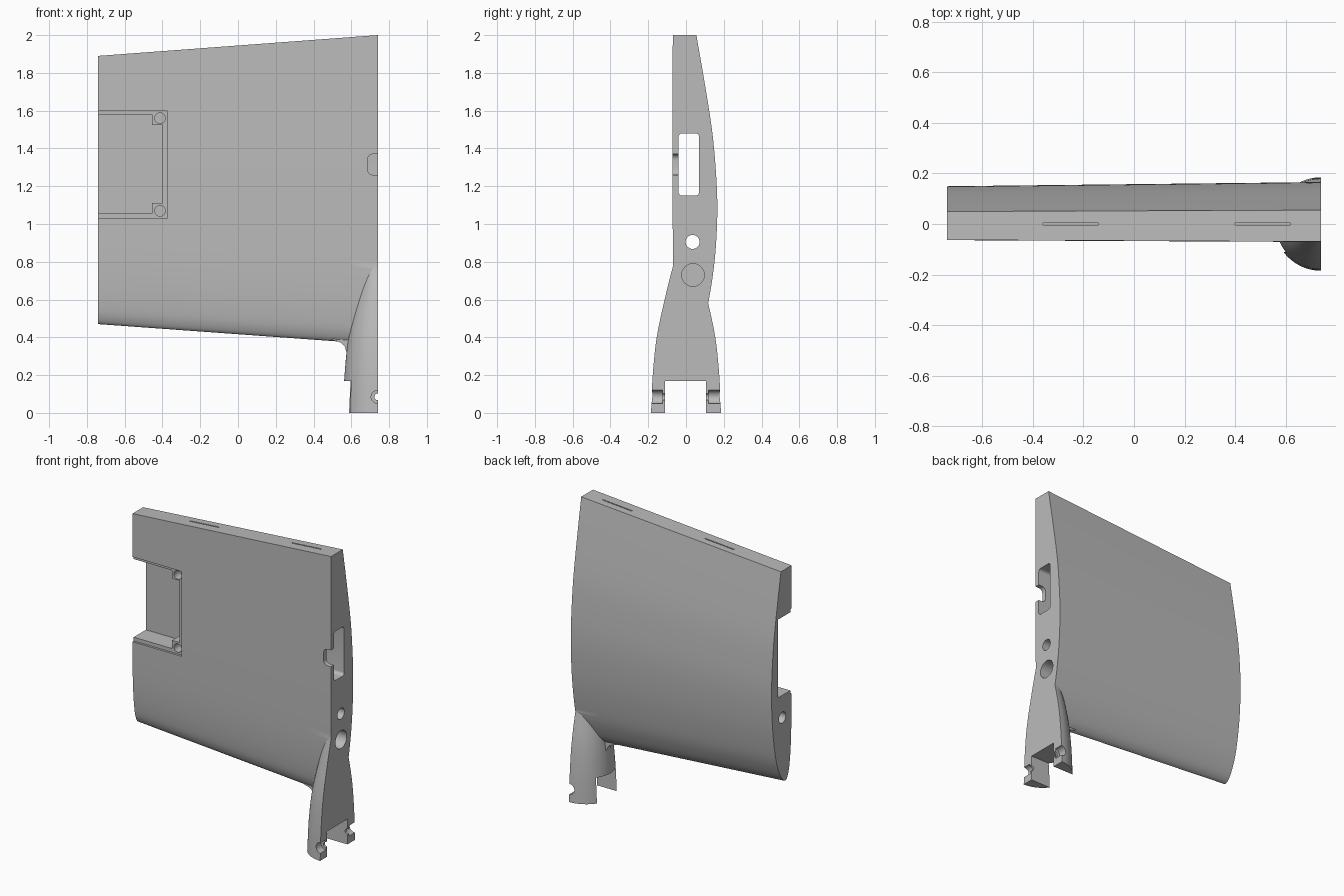
import bpy, bmesh, math
from mathutils import Vector

if "Cube" in bpy.data.objects:
    bpy.data.objects.remove(bpy.data.objects["Cube"])

grey = bpy.data.materials.new("plain_grey")
grey.use_nodes = True
GREY = (0.5, 0.5, 0.5, 1)
grey.diffuse_color = GREY
grey.node_tree.nodes["Principled BSDF"].inputs["Base Color"].default_value = GREY

ROOT, TIP = 0.74, -0.74


def loft(name, rings):
    """Closed solid skinned over a list of equal-length rings."""
    bm = bmesh.new()
    rows = [[bm.verts.new(p) for p in ring] for ring in rings]
    n = len(rows[0])
    for a, b in zip(rows, rows[1:]):
        for i in range(n):
            j = (i + 1) % n
            bm.faces.new((a[i], a[j], b[j], b[i]))
    bm.faces.new(rows[0])
    bm.faces.new(rows[-1])
    bmesh.ops.recalc_face_normals(bm, faces=bm.faces)
    mesh = bpy.data.meshes.new(name)
    bm.to_mesh(mesh)
    bm.free()
    mesh.materials.append(grey)
    ob = bpy.data.objects.new(name, mesh)
    bpy.context.collection.objects.link(ob)
    return ob


def prism(name, points, axis, lo, hi):
    """Flat outline pushed along x, y or z."""
    k = "xyz".index(axis)
    return loft(name, [[Vector((*p[:k], d, *p[k:])) for p in points] for d in (lo, hi)])


def circle(u, v, r, n=40):
    return [(u + r * math.cos(2 * math.pi * i / n), v + r * math.sin(2 * math.pi * i / n))
            for i in range(n)]


def rect(u0, u1, v0, v1, r=0.0):
    if not r:
        return [(u0, v0), (u1, v0), (u1, v1), (u0, v1)]
    pts = []
    corners = [(u1 - r, v1 - r), (u0 + r, v1 - r), (u0 + r, v0 + r), (u1 - r, v0 + r)]
    for q, (cu, cv) in enumerate(corners):
        for s in range(7):
            a = math.pi / 2 * (q + s / 6)
            pts.append((cu + r * math.cos(a), cv + r * math.sin(a)))
    return pts


def spline(pts, steps=6):
    """Smooth open curve through the points."""
    p = [Vector(q) for q in pts]
    p = [p[0] * 2 - p[1]] + p + [p[-1] * 2 - p[-2]]
    out = []
    for a, b, c, d in zip(p, p[1:], p[2:], p[3:]):
        for s in range(steps):
            t = s / steps
            out.append(0.5 * (2 * b + (c - a) * t + (2 * a - 5 * b + 4 * c - d) * t * t
                              + (3 * b - a - 3 * c + d) * t ** 3))
    return out + [p[-2]]


# Wing section at the root as (y, z), from rear cut round the leading edge and back
section = spline([(.055, 2), (.10, 1.74), (.14, 1.48), (.16, 1.25), (.166, 1.08), (.16, .91),
                  (.145, .75), (.117, .58), (.085, .475), (.045, .395), (.0, .363),
                  (-.032, .41), (-.05, .5), (-.063, .65), (-.069, .85), (-.071, 1.2),
                  (-.071, 1.6), (-.07, 2)])


def wing_ring(x):
    t = (ROOT - x) / (ROOT - TIP)
    low, high = .363 + .107 * t, 2 - .11 * t
    return [(x, y * (1 - .1 * t), low + (z - .363) / 1.637 * (high - low)) for y, z in section]


SPANS = 8
wing = loft("wing_panel", [wing_ring(TIP + (ROOT + .02 - TIP) * i / SPANS)
                           for i in range(SPANS + 1)])

# Rounded pod at the root, trimmed to half afterwards
pod_line = spline([(.185, 0), (.176, .2), (.155, .4), (.113, .6), (.068, .78), (.005, 1)], 5)
pod = loft("root_pod", [[(x, y, z) for x, y in circle(ROOT, 0, r, 64)] for r, z in pod_line])

# Small fillet between leading edge and pod
fillet = prism("edge_fillet", [(.46, .42), (.50, .385), (.525, .379), (.548, .37), (.565, .352),
                               (.573, .325), (.61, .31), (.65, .45)], "y", -.014, .026)

tools = [(pod, "UNION"), (fillet, "UNION")]


def cut(name, points, axis, lo, hi):
    tools.append((prism(name, points, axis, lo, hi), "DIFFERENCE"))


# Flat root face
cut("root_trim", rect(-.5, .5, -.2, 2.3), "x", ROOT, 1.2)

# Servo bay at the tip: lid step, deep pocket with corner lugs, screw holes
cut("lid_step", rect(-.9, -.375, 1.03, 1.6), "y", -.2, -.05)
cut("bay_pocket", [(-.9, 1.055), (-.455, 1.055), (-.455, 1.11), (-.40, 1.11), (-.40, 1.525),
                   (-.455, 1.525), (-.455, 1.58), (-.9, 1.58)], "y", -.15, .08)
for z in (1.07, 1.56):
    cut("lug_hole", circle(-.413, z, .028), "y", -.15, .02)

# Spanwise cable channel, through spar hole and blind joiner hole
cut("cable_channel", rect(-.04, .07, 1.15, 1.48, .02), "x", -.5, .9)
cut("spar_hole", circle(.035, .905, .037), "x", -.9, .9)
cut("joiner_hole", circle(.037, .73, .06), "x", .2, .9)

# Cable notch in the front skin at the root
cut("cable_notch", rect(.685, .9, 1.26, 1.37, .03), "y", -.2, .0)

# Hinge slots in the rear edge
for x0, x1 in ((-.36, -.14), (.40, .62)):
    cut("hinge_slot", rect(x0, x1, -.004, .004), "z", 1.75, 2.2)

# Fork gap in the pod and its counterbored screw holes
cut("fork_gap", rect(.3, .95, -.11, .105), "z", -.1, .17)
cut("screw_hole", circle(ROOT, .085, .018), "y", -.3, .3)
for lo, hi in ((-.3, -.125), (.12, .3)):
    cut("screw_head_hole", circle(ROOT, .085, .035), "y", lo, hi)

# Combine everything into the wing and drop the helpers
bpy.ops.object.select_all(action="DESELECT")
bpy.context.view_layer.objects.active = wing
wing.select_set(True)
for tool, operation in tools:
    tool.hide_render = True
    mod = wing.modifiers.new(tool.name, "BOOLEAN")
    mod.operation, mod.object, mod.solver = operation, tool, "EXACT"
    bpy.ops.object.modifier_apply(modifier=mod.name)
    bpy.data.objects.remove(tool)

bpy.ops.object.shade_smooth_by_angle(angle=math.radians(25))
